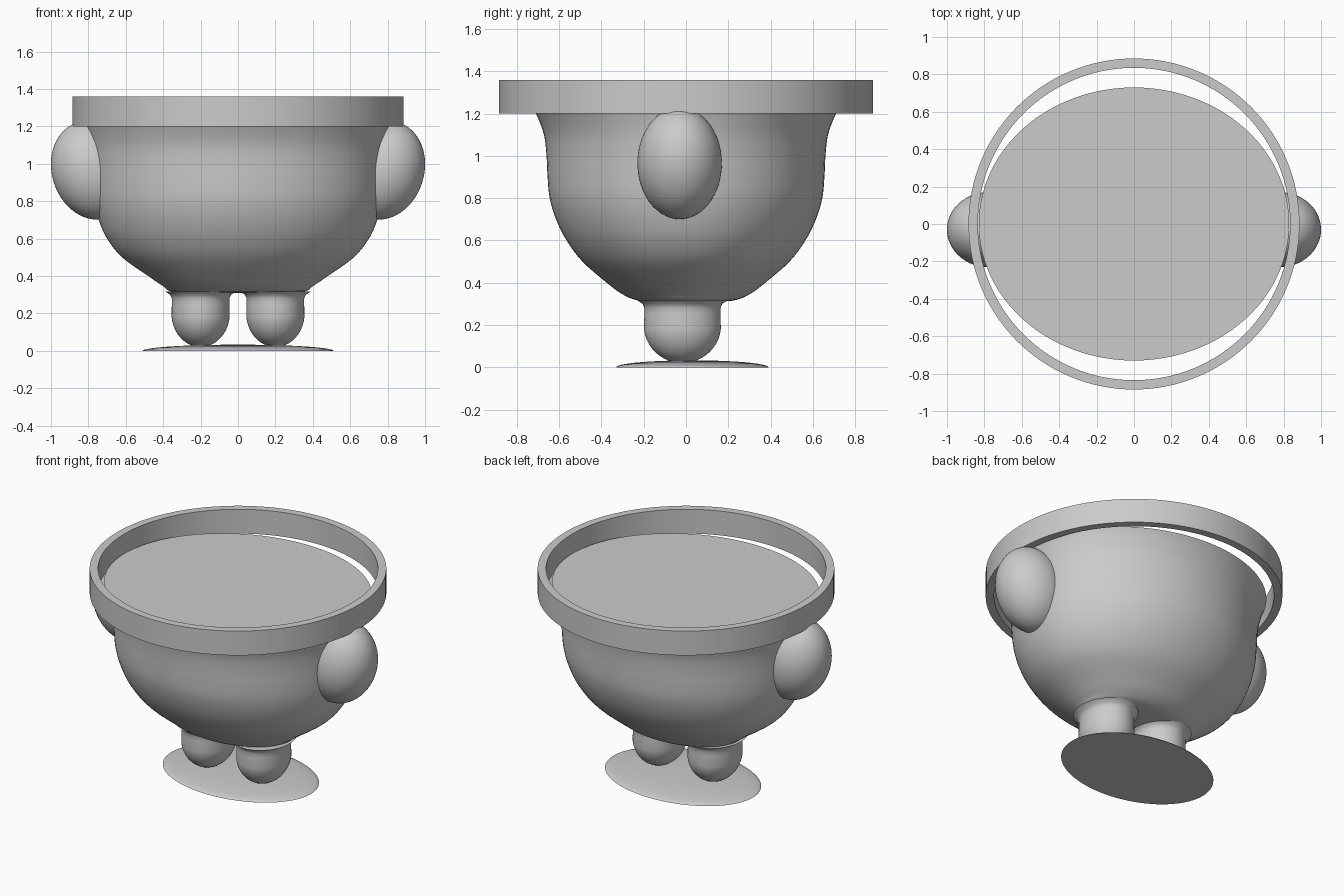
import bpy, bmesh, math
from mathutils import Vector
from mathutils.geometry import interpolate_bezier

cube = bpy.data.objects.get("Cube")
if cube:
    bpy.data.objects.remove(cube, do_unlink=True)

grey = bpy.data.materials.new("plain grey")
grey.use_nodes = True
COLOUR = (0.6, 0.6, 0.6, 1)
grey.diffuse_color = COLOUR
grey.node_tree.nodes["Principled BSDF"].inputs["Base Color"].default_value = COLOUR


def smooth_path(points, steps=4):
    """Rounded path through (rx, ry, z) points."""
    pts = [Vector(p) for p in points]
    last = len(pts) - 1
    path = [pts[0]]
    for i in range(last):
        a, b = pts[i], pts[i + 1]
        ta = (b - pts[max(i - 1, 0)]) / 6
        tb = (pts[min(i + 2, last)] - a) / 6
        path += interpolate_bezier(a, a + ta, b - tb, b, steps + 1)[1:]
    return path


def finish(obj, name):
    obj.name = name
    obj.data.materials.append(grey)
    bpy.ops.object.select_all(action="DESELECT")
    obj.select_set(True)
    bpy.context.view_layer.objects.active = obj
    bpy.ops.object.shade_smooth_by_angle(angle=math.radians(40))


def loft(name, sections, centre=(0, 0), sides=96, closed=False):
    """Stack of elliptical sections, capped at both ends or closed into a band."""
    bm = bmesh.new()
    rings = []
    for rx, ry, z in sections:
        angles = [math.tau * i / sides for i in range(sides)]
        rings.append([bm.verts.new((centre[0] + rx * math.cos(a),
                                    centre[1] + ry * math.sin(a), z)) for a in angles])
    pairs = list(zip(rings, rings[1:]))
    if closed:
        pairs.append((rings[-1], rings[0]))
    else:
        bm.faces.new(rings[0])
        bm.faces.new(rings[-1])
    for low, high in pairs:
        for i in range(sides):
            j = (i + 1) % sides
            bm.faces.new((low[i], low[j], high[j], high[i]))
    bmesh.ops.recalc_face_normals(bm, faces=bm.faces)
    mesh = bpy.data.meshes.new(name)
    bm.to_mesh(mesh)
    bm.free()
    obj = bpy.data.objects.new(name, mesh)
    bpy.context.collection.objects.link(obj)
    finish(obj, name)


# Rounded bowl body with a flat top
loft("body", smooth_path([
    (0.10, 0.08, 0.31), (0.34, 0.22, 0.315), (0.40, 0.30, 0.345),
    (0.48, 0.375, 0.40), (0.62, 0.49, 0.50), (0.70, 0.565, 0.60),
    (0.745, 0.615, 0.70), (0.77, 0.645, 0.80), (0.78, 0.655, 0.90),
    (0.785, 0.66, 1.00), (0.795, 0.672, 1.10), (0.815, 0.705, 1.19),
    (0.83, 0.73, 1.235)]))

# Flat band around the top
OUTER, INNER, LOW, HIGH = 0.885, 0.835, 1.2, 1.36
loft("rim_band", [(OUTER, OUTER, LOW), (OUTER, OUTER, HIGH),
                  (INNER, INNER, HIGH), (INNER, INNER, LOW)], sides=128, closed=True)

# Shallow domed base plate
dome = [math.radians(a) for a in range(0, 90, 8)]
loft("base_plate", [(0.51 * math.cos(a), 0.36 * math.cos(a), 0.033 * math.sin(a))
                    for a in dome], centre=(0, 0.03))

for side, sign in (("left", 1), ("right", -1)):
    # Leg: round foot, straight upper part, flared where it joins the body
    foot = [math.radians(a) for a in range(4, 91, 8)]
    leg = [(0.156 * math.sin(a), 0.183 * math.sin(a), 0.2 - 0.18 * math.cos(a)) for a in foot]
    leg += [(0.154, 0.18, 0.25), (0.154, 0.18, 0.28), (0.163, 0.188, 0.3),
            (0.19, 0.215, 0.318)]
    loft(side + "_leg", leg, centre=(sign * 0.2, -0.017), sides=64)

    # Arm: egg leaning outward at the top
    bpy.ops.mesh.primitive_uv_sphere_add(segments=64, ring_count=32, radius=1,
                                         location=(sign * 0.78, -0.03, 0.965))
    arm = bpy.context.object
    arm.scale = (0.215, 0.2, 0.268)
    arm.rotation_euler = (0, sign * 0.3, 0)
    finish(arm, side + "_arm")
